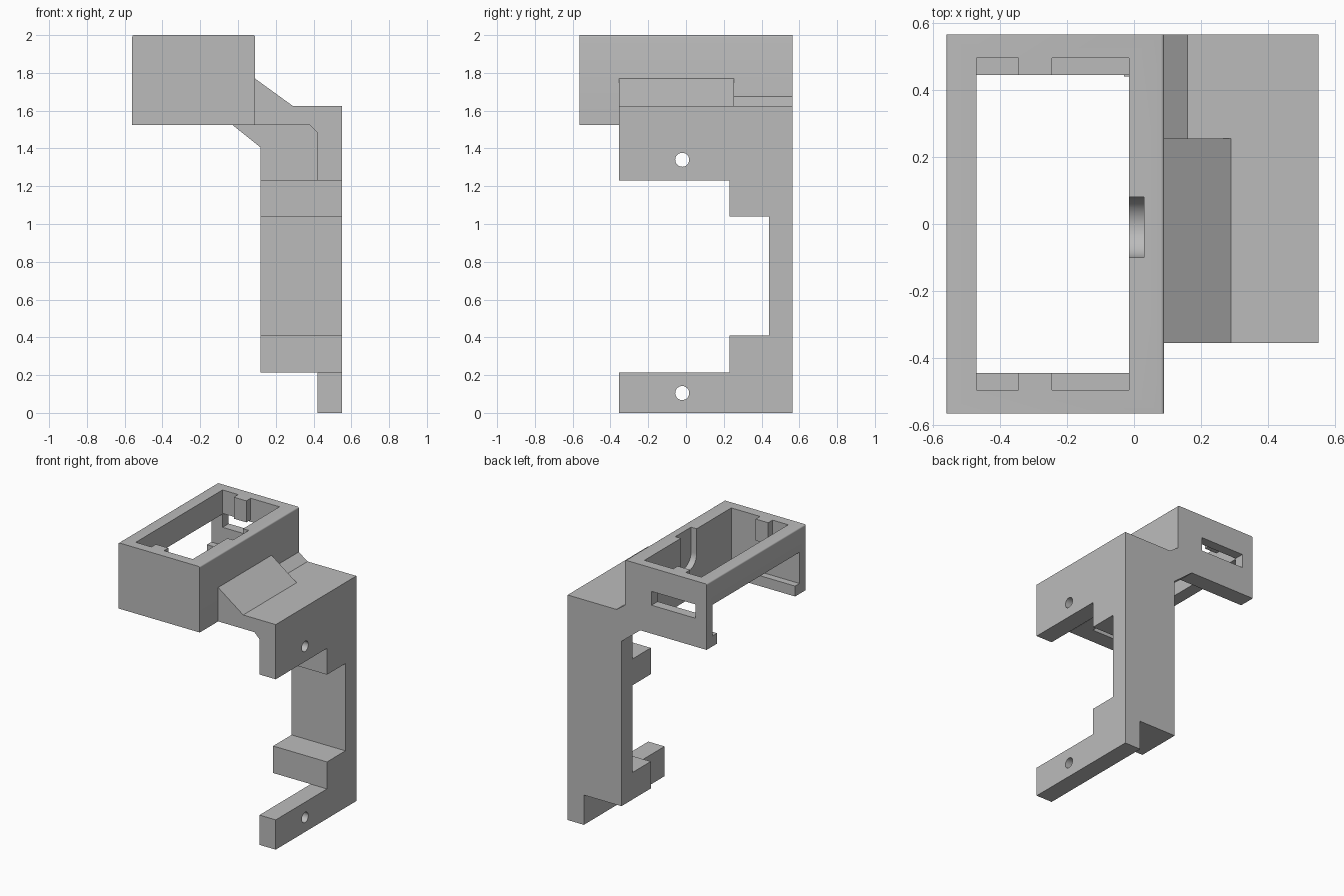
import bpy, bmesh, math
from mathutils import Matrix, Vector

cube = bpy.data.objects.get("Cube")
if cube:
    bpy.data.objects.remove(cube, do_unlink=True)

grey = bpy.data.materials.new("plain grey")
grey.use_nodes = True
COLOUR = (0.5, 0.5, 0.5, 1)
grey.diffuse_color = COLOUR
grey.node_tree.nodes["Principled BSDF"].inputs["Base Color"].default_value = COLOUR


def finish(name, bm):
    bmesh.ops.recalc_face_normals(bm, faces=bm.faces[:])
    mesh = bpy.data.meshes.new(name)
    bm.to_mesh(mesh)
    bm.free()
    mesh.materials.append(grey)
    ob = bpy.data.objects.new(name, mesh)
    bpy.context.collection.objects.link(ob)
    return ob


def prism(name, profile, y0, y1):
    """Extrude an x-z profile along y."""
    bm = bmesh.new()
    face = bm.faces.new([bm.verts.new((x, y0, z)) for x, z in profile])
    out = bmesh.ops.extrude_face_region(bm, geom=[face])
    moved = [v for v in out["geom"] if isinstance(v, bmesh.types.BMVert)]
    bmesh.ops.translate(bm, vec=(0, y1 - y0, 0), verts=moved)
    return finish(name, bm)


def block(name, x, y, z):
    return prism(name, [(x[0], z[0]), (x[1], z[0]), (x[1], z[1]), (x[0], z[1])], *y)


def rod(name, x, y, z, radius):
    """Cylinder lying along x."""
    bm = bmesh.new()
    place = Matrix.Translation(((x[0] + x[1]) / 2, y, z)) @ Matrix.Rotation(math.pi / 2, 4, "Y")
    bmesh.ops.create_cone(bm, cap_ends=True, segments=48, radius1=radius, radius2=radius,
                          depth=x[1] - x[0], matrix=place)
    return finish(name, bm)


def select(ob):
    bpy.ops.object.select_all(action="DESELECT")
    ob.select_set(True)
    bpy.context.view_layer.objects.active = ob


def cut(ob, cutters):
    select(ob)
    for c in cutters:
        mod = ob.modifiers.new("cut", "BOOLEAN")
        mod.operation, mod.solver, mod.object = "DIFFERENCE", "EXACT", c
        bpy.ops.object.modifier_apply(modifier=mod.name)
        bpy.data.objects.remove(c, do_unlink=True)
    bpy.ops.object.shade_smooth_by_angle(angle=math.radians(30))


# Holder box with softened long top edges
box = block("holder_box", (-0.56, 0.09), (-0.565, 0.565), (1.525, 2))
bm = bmesh.new()
bm.from_mesh(box.data)
edges = [e for e in bm.edges if all(v.co.z > 1.9 for v in e.verts)
         and abs(e.verts[0].co.x - e.verts[1].co.x) < 0.01]
bmesh.ops.bevel(bm, geom=edges, offset=0.01, segments=4, profile=0.5, affect="EDGES")
bm.to_mesh(box.data)
bm.free()

# Cavity leaves low ledges and a hanging tab on each end wall
INNER, NARROW, WIDE = (-0.47, -0.015), (-0.445, 0.445), (-0.495, 0.495)
cut(box, [
    block("cavity", INNER, NARROW, (1.4, 2.1)),
    block("pocket_a", (-0.47, -0.345), WIDE, (1.6, 2.1)),
    block("pocket_b", (-0.245, -0.015), WIDE, (1.6, 2.1)),
    block("under_tab", INNER, WIDE, (1.6, 1.845)),
    block("side_opening", (-0.7, -0.4), WIDE, (1.6, 1.825)),
    block("side_opening_low", (-0.7, -0.4), NARROW, (1.4, 1.7)),
    block("back_slot", (-0.47, -0.12), (0.4, 0.7), (1.73, 1.83)),
    rod("groove_round", (-0.1, 0.03), -0.01, 1.82, 0.09),
    block("groove_top", (-0.1, 0.03), (-0.1, 0.08), (1.82, 2.1)),
])

# Upper arm: bent plate reaching from the box to the side
upper = prism("upper_arm", [(0.09, 1.525), (0.09, 1.625), (0.55, 1.625), (0.55, 1.23),
                            (0.42, 1.23), (0.42, 1.485), (0.38, 1.525)], -0.355, 0.565)
cut(upper, [rod("screw_hole", (0.3, 0.7), -0.02, 1.34, 0.037)])

# Sloped gussets against the box
prism("front_gusset", [(0.09, 1.625), (0.29, 1.625), (0.09, 1.77)], -0.355, 0.255)
prism("back_gusset", [(0.09, 1.625), (0.16, 1.625), (0.09, 1.675)], 0.255, 0.565)

# Back column with a slanted top that runs under the box
prism("back_column", [(0.12, 0.215), (0.55, 0.215), (0.55, 1.23), (0.42, 1.23),
                      (0.42, 1.485), (0.38, 1.525), (-0.03, 1.525), (0.12, 1.405)], 0.44, 0.565)

# Stop blocks on the column
for name, z in (("upper_stop", (1.04, 1.23)), ("lower_stop", (0.215, 0.41))):
    block(name, (0.12, 0.55), (0.23, 0.44), z)

# Lower arm
lower = block("lower_arm", (0.42, 0.55), (-0.355, 0.565), (0, 0.215))
cut(lower, [rod("screw_hole", (0.3, 0.7), -0.02, 0.105, 0.037)])
